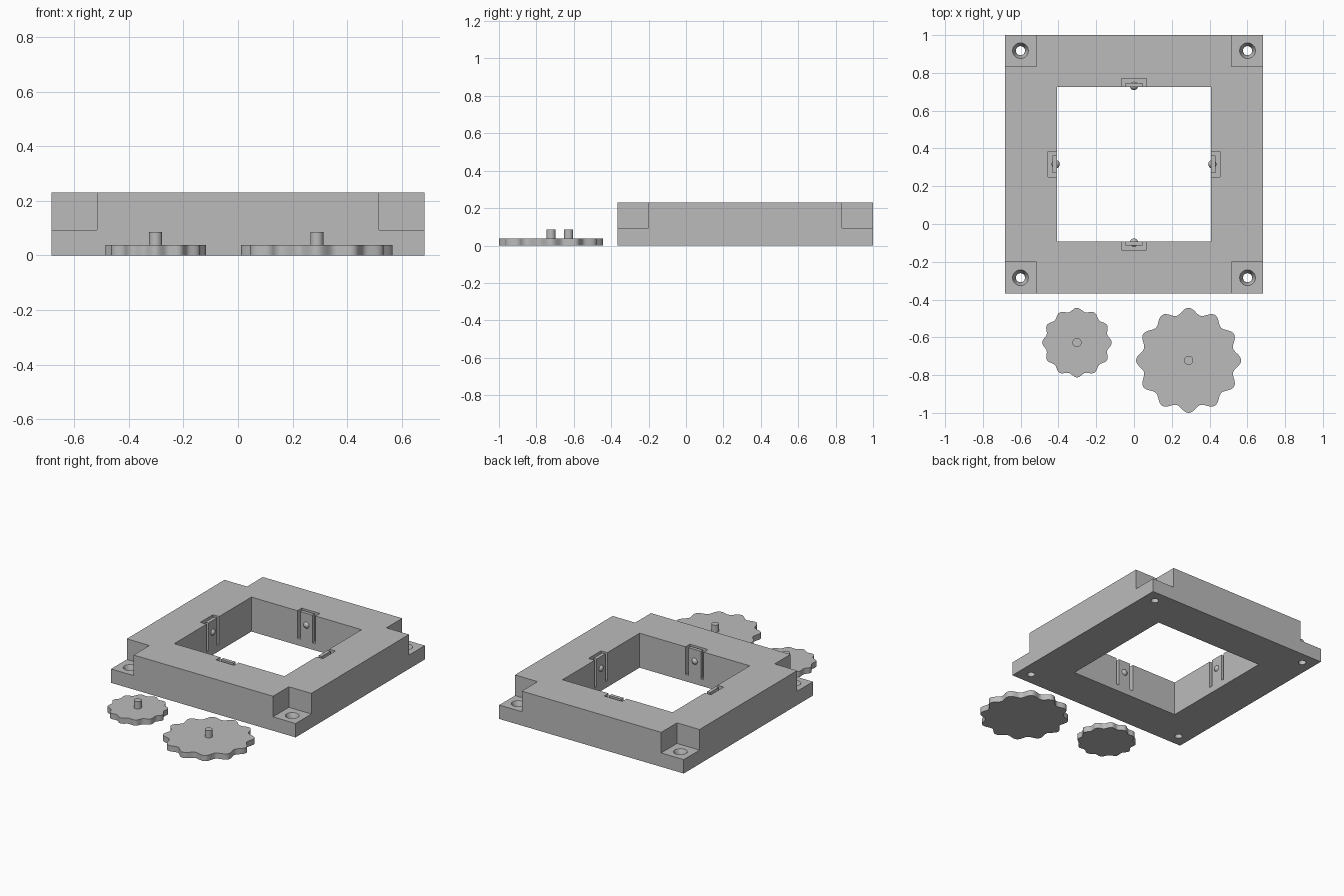
import bpy, bmesh, math
from mathutils import Matrix, Vector

if "Cube" in bpy.data.objects:
    bpy.data.objects.remove(bpy.data.objects["Cube"])

CY = 0.3165            # frame centre in y
HALF, OPEN, H = 0.6835, 0.408, 0.231
STEP_Z, STEP = 0.093, 0.167
FLOOR = 0.045          # floor of the clip slots

grey = bpy.data.materials.new("light grey")
grey.diffuse_color = (0.5, 0.5, 0.5, 1)
grey.use_nodes = True
grey.node_tree.nodes["Principled BSDF"].inputs["Base Color"].default_value = grey.diffuse_color


def finish(name, bm, smooth=False):
    bmesh.ops.recalc_face_normals(bm, faces=bm.faces)
    me = bpy.data.meshes.new(name)
    bm.to_mesh(me)
    bm.free()
    me.materials.append(grey)
    ob = bpy.data.objects.new(name, me)
    bpy.context.collection.objects.link(ob)
    if smooth:
        shade(ob)
    return ob


def activate(ob):
    bpy.ops.object.select_all(action='DESELECT')
    ob.select_set(True)
    bpy.context.view_layer.objects.active = ob


def shade(ob):
    activate(ob)
    bpy.ops.object.shade_smooth_by_angle(angle=math.radians(35))


def box(name, lo, hi, matrix=Matrix()):
    bm = bmesh.new()
    bmesh.ops.create_cube(bm, size=1)
    lo, hi = Vector(lo), Vector(hi)
    for v in bm.verts:
        v.co = (lo + hi) / 2 + v.co * (hi - lo)
    bm.transform(matrix)
    return finish(name, bm)


def cone(name, x, y, z0, z1, r0, r1, smooth=False):
    bm = bmesh.new()
    bmesh.ops.create_cone(bm, cap_ends=True, segments=32, radius1=r0, radius2=r1, depth=z1 - z0,
                          matrix=Matrix.Translation((x, y, (z0 + z1) / 2)))
    return finish(name, bm, smooth)


def cut(target, cutter):
    activate(target)
    mod = target.modifiers.new("cut", 'BOOLEAN')
    mod.operation, mod.solver, mod.object = 'DIFFERENCE', 'EXACT', cutter
    bpy.ops.object.modifier_apply(modifier=mod.name)
    bpy.data.objects.remove(cutter)


# Square frame with its central opening
frame = box("frame", (-HALF, CY - HALF, 0), (HALF, CY + HALF, H))
cut(frame, box("opening_cutter", (-OPEN, CY - OPEN, -1), (OPEN, CY + OPEN, 1)))

# Lowered corners with countersunk screw holes
for sx in (-1, 1):
    for sy in (-1, 1):
        m = Matrix.Translation((sx * HALF, CY + sy * HALF, 0))
        cut(frame, box("corner_cutter", (-STEP, -STEP, STEP_Z), (STEP, STEP, 1), m))
        x, y = sx * 0.601, CY + sy * 0.601
        cut(frame, cone("hole_cutter", x, y, -0.1, 0.2, 0.024, 0.024))
        cut(frame, cone("sink_cutter", x, y, 0.05, STEP_Z + 0.01, 0.022, 0.0465))

# A springy clip in a slot on each inner wall, with a round bump
for i in range(4):
    m = Matrix.Translation((0, CY, 0)) @ Matrix.Rotation(i * math.pi / 2, 4, 'Z')
    cut(frame, box("slot_cutter", (-0.067, OPEN - 0.05, FLOOR), (0.067, OPEN + 0.046, 1), m))
    box("clip_tab", (-0.046, OPEN, FLOOR), (0.046, OPEN + 0.023, H), m)
    bm = bmesh.new()
    bmesh.ops.create_uvsphere(bm, u_segments=24, v_segments=12, radius=0.022,
                              matrix=m @ Matrix.Translation((0, OPEN + 0.007, 0.152)))
    finish("clip_bump", bm, True)
shade(frame)


# Wavy-edged wheels, each with a centre pin
def wheel(name, x, y, radius, wave, lobes):
    n = lobes * 14
    bm = bmesh.new()
    ring = []
    for k in range(n):
        a = 2 * math.pi * k / n
        r = radius - wave * (1 - math.cos(lobes * a)) / 2
        ring.append(bm.verts.new((x + r * math.cos(a), y + r * math.sin(a), 0)))
    base = bm.faces.new(ring)
    top = bmesh.ops.extrude_face_region(bm, geom=[base], use_keep_orig=True)
    bmesh.ops.translate(bm, vec=(0, 0, 0.038),
                        verts=[v for v in top["geom"] if isinstance(v, bmesh.types.BMVert)])
    finish(name, bm, True)
    cone(name + "_pin", x, y, 0.037, 0.086, 0.024, 0.024, True)


wheel("small_wheel", -0.302, -0.628, 0.184, 0.018, 12)
wheel("large_wheel", 0.289, -0.722, 0.278, 0.034, 12)
